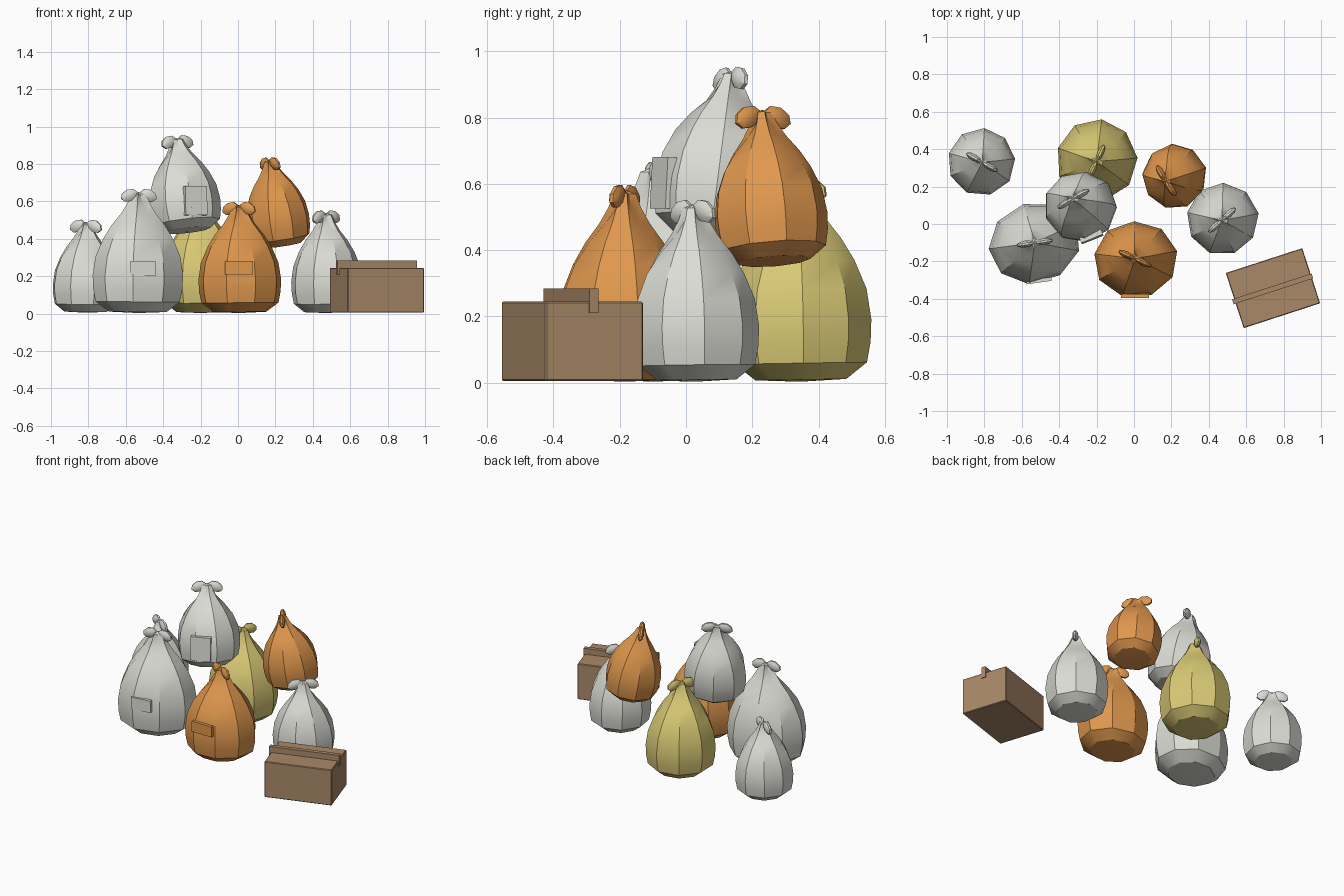
import bpy, bmesh, math, random
from mathutils import Vector, Matrix

if "Cube" in bpy.data.objects:
    bpy.data.objects.remove(bpy.data.objects["Cube"])

random.seed(4)


def mat(name, rgb):
    m = bpy.data.materials.new(name)
    m.diffuse_color = (*rgb, 1)
    m.use_nodes = True
    m.node_tree.nodes["Principled BSDF"].inputs["Base Color"].default_value = m.diffuse_color
    return m


WHITE = mat("white plastic", (0.72, 0.72, 0.67))
ORANGE = mat("orange plastic", (0.74, 0.31, 0.075))
YELLOW = mat("yellow plastic", (0.70, 0.59, 0.18))
BROWN = mat("brown cardboard", (0.40, 0.25, 0.14))

SIDES = 9
# height fraction, radius fraction, pleat depth
PROFILE = [(0.010, 0.64, 0), (0.09, 0.93, 0), (0.19, 0.985, 0), (0.30, 1.0, 0),
           (0.45, 0.94, 0), (0.59, 0.78, 0), (0.70, 0.58, 0.03), (0.80, 0.34, 0.12),
           (0.88, 0.19, 0.3), (0.95, 0.12, 0.4)]


def finish(name, bm, material):
    bmesh.ops.recalc_face_normals(bm, faces=bm.faces)
    me = bpy.data.meshes.new(name)
    bm.to_mesh(me)
    bm.free()
    me.materials.append(material)
    ob = bpy.data.objects.new(name, me)
    bpy.context.collection.objects.link(ob)
    bpy.context.view_layer.objects.active = ob
    bpy.ops.object.select_all(action='DESELECT')
    ob.select_set(True)
    bpy.ops.object.shade_smooth_by_angle(angle=math.radians(30))
    return ob


def bag(name, material, base, tip, rx, ry, phase, ears, yaw=0):
    base, tip = Vector(base), Vector(tip)
    axis = tip - base
    h = axis.length
    place = Matrix.Translation(base) @ Vector((0, 0, 1)).rotation_difference(axis).to_matrix().to_4x4()
    bm = bmesh.new()
    spin = Matrix.Rotation(math.radians(yaw), 4, 'Z')
    # sack body with pleated neck
    bottom = bm.verts.new((0, 0, 0))
    top = bm.verts.new((0, 0, h * 0.97))
    wob = [random.uniform(0.985, 1.02) for _ in range(SIDES)]
    rings = []
    for zf, rf, pleat in PROFILE:
        ring = []
        for i in range(SIDES):
            a = math.radians(phase) + math.tau * i / SIDES
            r = rf * wob[i] * (1 + (pleat if i % 2 == 0 else -pleat))
            ring.append(bm.verts.new(spin @ Vector((rx * r * math.cos(a), ry * r * math.sin(a), h * zf))))
        rings.append(ring)
    for i in range(SIDES):
        j = (i + 1) % SIDES
        bm.faces.new((bottom, rings[0][j], rings[0][i]))
        bm.faces.new((top, rings[-1][i], rings[-1][j]))
        for lo, hi in zip(rings, rings[1:]):
            bm.faces.new((lo[i], lo[j], hi[j], hi[i]))
    bm.transform(place)
    finish(name, bm, material)
    # two flattened tie ears
    bm = bmesh.new()
    for side in (1, -1):
        m = (Matrix.Rotation(math.radians(ears), 4, 'Z')
             @ Matrix.Translation((side * 0.052, 0, h - 0.038))
             @ Matrix.Rotation(side * math.radians(24), 4, 'Y')
             @ Matrix.Diagonal((0.050, 0.018, 0.034, 1)))
        bmesh.ops.create_uvsphere(bm, u_segments=8, v_segments=5, radius=1,
                                  matrix=m @ Matrix.Rotation(math.pi / 2, 4, 'X'))
    bm.transform(place)
    finish(name + "_tie_ears", bm, material)


def block(name, material, centre, size, yaw, bevel=0.0, tilt=0):
    bm = bmesh.new()
    bmesh.ops.create_cube(bm, size=1, matrix=Matrix.Translation(centre)
                          @ Matrix.Rotation(math.radians(yaw), 4, 'Z')
                          @ Matrix.Rotation(math.radians(tilt), 4, 'X')
                          @ Matrix.Diagonal((*size, 1)))
    if bevel:
        bmesh.ops.bevel(bm, geom=bm.edges[:], offset=bevel, segments=1, affect='EDGES')
    finish(name, bm, material)


# bags on the ground
bag("far_left_bag", WHITE, (-0.818, 0.335, 0.005), (-0.812, 0.33, 0.505), 0.182, 0.180, 5, -30)
bag("front_left_bag", WHITE, (-0.535, -0.10, 0.003), (-0.53, -0.10, 0.67), 0.250, 0.215, 8, 8, 18)
bag("back_yellow_bag", YELLOW, (-0.198, 0.345, 0.003), (-0.20, 0.335, 0.62), 0.215, 0.220, 3, 65)
bag("front_orange_bag", ORANGE, (0.01, -0.19, 0.003), (0.005, -0.185, 0.60), 0.225, 0.205, 12, -25)
bag("right_bag", WHITE, (0.475, 0.028, 0.003), (0.47, 0.02, 0.555), 0.192, 0.192, 9, 42)

# bags stacked on top
bag("upper_white_bag", WHITE, (-0.27, 0.075, 0.44), (-0.33, 0.14, 0.955), 0.195, 0.190, 0, 30)
bag("upper_orange_bag", ORANGE, (0.235, 0.265, 0.362), (0.165, 0.228, 0.838), 0.170, 0.174, 15, -58)

# patches stuck on the bags
block("upper_white_patch", WHITE, (-0.228, -0.068, 0.603), (0.125, 0.03, 0.155), 22, 0, -3)
block("front_left_patch", WHITE, (-0.508, -0.303, 0.24), (0.135, 0.02, 0.08), 8)
block("front_orange_patch", ORANGE, (0.005, -0.385, 0.245), (0.15, 0.02, 0.07), 0)

# cardboard box with its raised closing strip
block("cardboard_box", BROWN, (0.743, -0.343, 0.125), (0.43, 0.31, 0.24), 18, 0.004)
block("box_strip", BROWN, (0.741, -0.347, 0.247), (0.447, 0.028, 0.074), 18)
